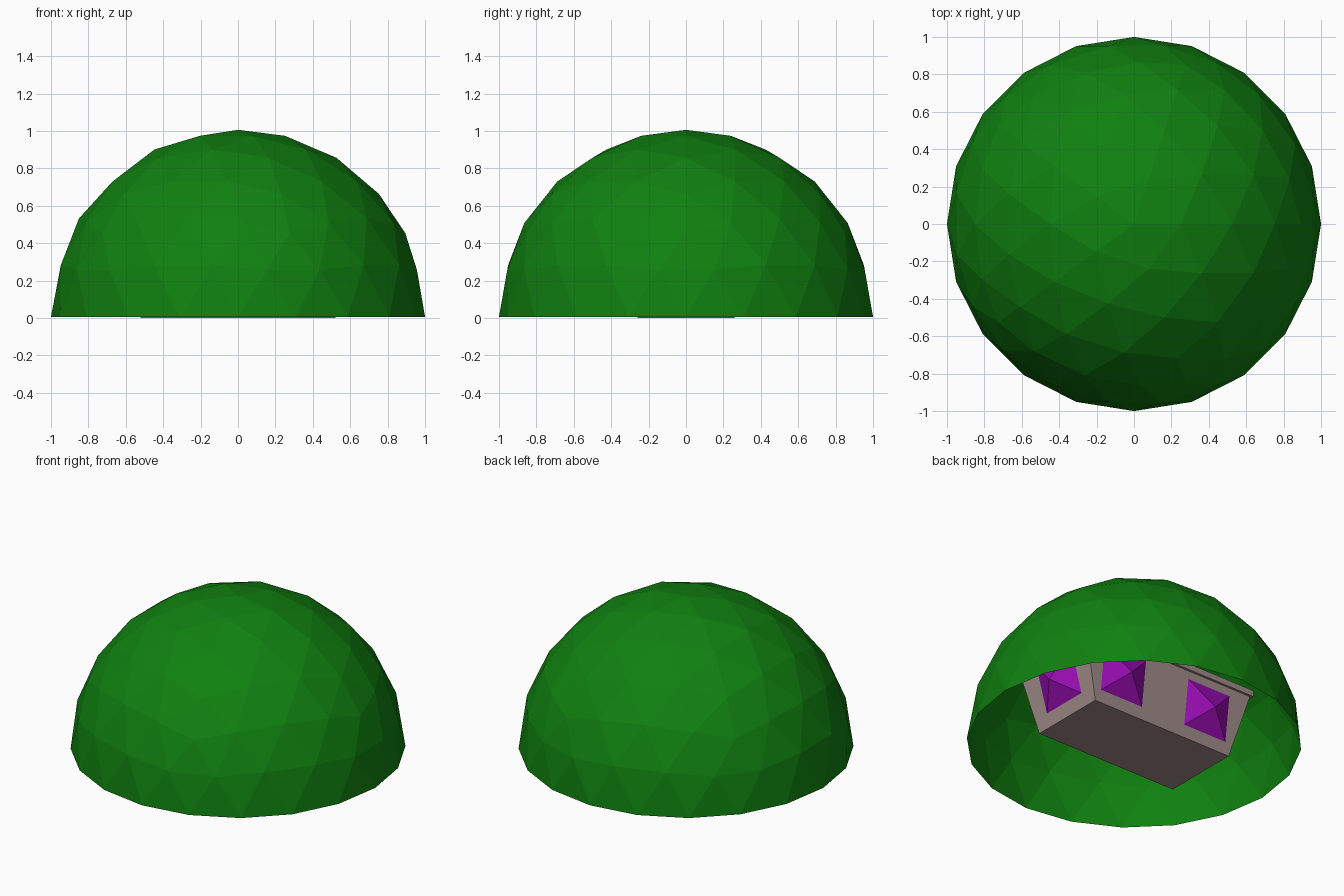
import bpy, bmesh, math
from mathutils import Vector, Matrix

if "Cube" in bpy.data.objects:
    bpy.data.objects.remove(bpy.data.objects["Cube"])


def material(name, rgb):
    m = bpy.data.materials.new(name)
    m.diffuse_color = (*rgb, 1)
    m.use_nodes = True
    m.node_tree.nodes["Principled BSDF"].inputs["Base Color"].default_value = m.diffuse_color
    return m


GREEN = material("leaf green", (0.005, 0.22, 0.005))
STONE = material("warm grey", (0.35, 0.26, 0.25))
PURPLE = material("purple", (0.32, 0.004, 0.45))


def finish(name, bm, mat):
    bmesh.ops.recalc_face_normals(bm, faces=bm.faces)
    me = bpy.data.meshes.new(name)
    bm.to_mesh(me)
    bm.free()
    me.materials.append(mat)
    ob = bpy.data.objects.new(name, me)
    bpy.context.collection.objects.link(ob)
    return ob


def tapered_box(name, bottom, top, z0, z1, mat):
    """Box whose bottom and top (width, depth) differ."""
    bm = bmesh.new()
    bmesh.ops.create_cube(bm, size=1)
    for v in bm.verts:
        w, d = top if v.co.z > 0 else bottom
        v.co = (v.co.x * w, v.co.y * d, z1 if v.co.z > 0 else z0)
    return finish(name, bm, mat)


# Foliage dome: open upper half of an icosphere
bm = bmesh.new()
bmesh.ops.create_icosphere(bm, subdivisions=3, radius=1)
bmesh.ops.delete(bm, geom=[v for v in bm.verts if v.co.z < -0.01], context='VERTS')
bmesh.ops.translate(bm, verts=bm.verts, vec=(0, 0, 0.006))
finish("foliage_dome", bm, GREEN)

# Flared planter with a slim lip
H = 0.43
tapered_box("planter", (1.04, 0.52), (1.28, 0.63), 0, H, STONE)
tapered_box("planter_lip", (1.31, 0.66), (1.31, 0.66), H, H + 0.04, STONE)


# Pyramid studs lying on the sloped walls
def stud(name, centre, outward):
    normal = Vector(outward).normalized()
    side = Vector((0, 0, 1)).cross(normal).normalized()
    up = normal.cross(side)
    bm = bmesh.new()
    base = [bm.verts.new(Vector(centre) + side * a * 0.16 + up * b * 0.15)
            for a, b in ((-1, -1), (1, -1), (1, 1), (-1, 1))]
    tip = bm.verts.new(Vector(centre) + normal * 0.08)
    bm.faces.new(base)
    for i in range(4):
        bm.faces.new((base[i], base[(i + 1) % 4], tip))
    finish(name, bm, PURPLE)


ZC = 0.23
for s in (-1, 1):
    stud("end_stud", (s * (0.52 + 0.12 * ZC / H), 0, ZC), (s * H, 0, -0.12))
    for x in (-0.325, 0.325):
        stud("side_stud", (x, s * (0.26 + 0.055 * ZC / H), ZC), (0, s * H, -0.055))
